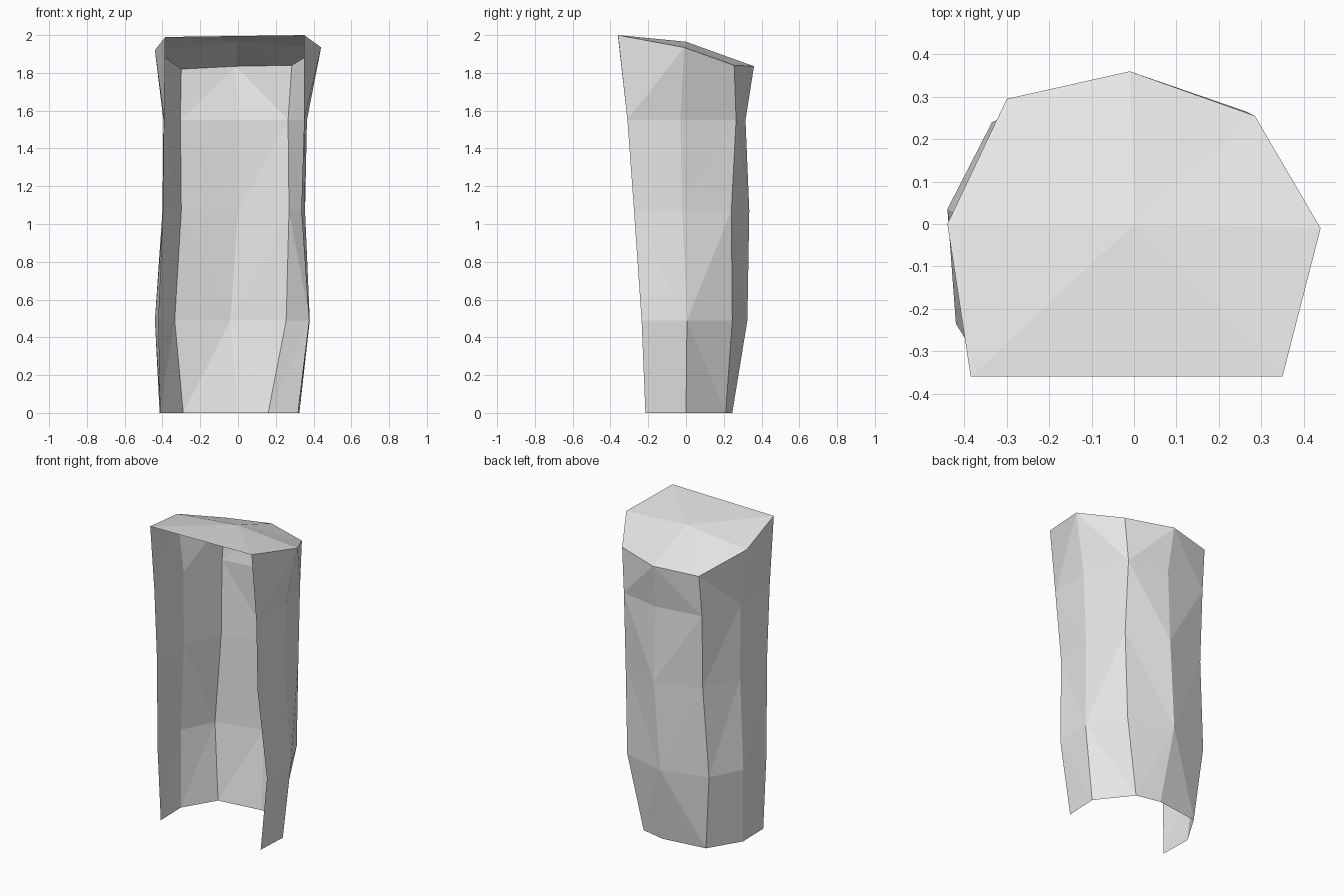
import bpy
import bmesh

old = bpy.data.objects.get("Cube")
if old:
    bpy.data.objects.remove(old, do_unlink=True)


def make_material(name, colour):
    mat = bpy.data.materials.new(name)
    mat.use_nodes = True
    mat.diffuse_color = colour
    mat.node_tree.nodes["Principled BSDF"].inputs["Base Color"].default_value = colour
    return mat


def finish(name, bm, mat):
    mesh = bpy.data.meshes.new(name)
    bm.to_mesh(mesh)
    bm.free()
    mesh.materials.append(mat)
    obj = bpy.data.objects.new(name, mesh)
    bpy.context.scene.collection.objects.link(obj)
    return obj


grey = make_material("light grey", (0.8, 0.8, 0.8, 1))

# Heights shared by the lower rings of the open shell
levels = [0, 0.49, 1.07, 1.55]

# Each column: (x, y) at every level, then its rim height
columns = {
    "front_right": ([(-.41, -.215), (-.42, -.235), (-.395, -.275), (-.39, -.31), (-.385, -.36)], 1.99),
    "side_right": ([(-.415, 0), (-.44, .035), (-.4, .01), (-.395, 0), (-.44, 0)], 1.92),
    "back_right": ([(-.29, .207), (-.335, .24), (-.3, .255), (-.305, .27), (-.3, .295)], 1.82),
    "back_middle": ([(0, .245), (-.04, .325), (0, .335), (0, .315), (-.01, .36)], 1.835),
    "back_left": ([(.16, .21), (.255, .245), (.27, .24), (.265, .265), (.285, .255)], 1.84),
    "side_left": ([(.325, 0), (.38, .005), (.355, -.02), (.365, -.03), (.44, -.01)], 1.935),
    "front_left": ([(.315, -.215), (.375, -.235), (.335, -.275), (.35, -.31), (.35, -.36)], 2.0),
}

# Wall diagonals per ring, one letter per panel: r rises, f falls
diagonals = ["rrrfrr", "fffrfr", "fffrfr", "rrrfrf"]

# Curved wall, open at the front and the bottom
bm = bmesh.new()
grid = []
for path, rim in columns.values():
    heights = levels + [rim]
    grid.append([bm.verts.new((x, y, z)) for (x, y), z in zip(path, heights)])
for row, pattern in enumerate(diagonals):
    for col, kind in enumerate(pattern):
        a, b = grid[col][row], grid[col + 1][row]
        d, c = grid[col][row + 1], grid[col + 1][row + 1]
        if kind == "r":
            panels = [(a, c, b), (a, d, c)]
        else:
            panels = [(a, d, b), (b, d, c)]
        for panel in panels:
            bm.faces.new(panel)
finish("wall", bm, grey)

# Lid: a shallow fan of facets around a raised centre
bm = bmesh.new()
centre = bm.verts.new((0, 0, 1.965))
rim = [bm.verts.new((*path[-1], z)) for path, z in columns.values()]
for i, vert in enumerate(rim):
    bm.faces.new((centre, rim[(i + 1) % len(rim)], vert))
finish("lid", bm, grey)
